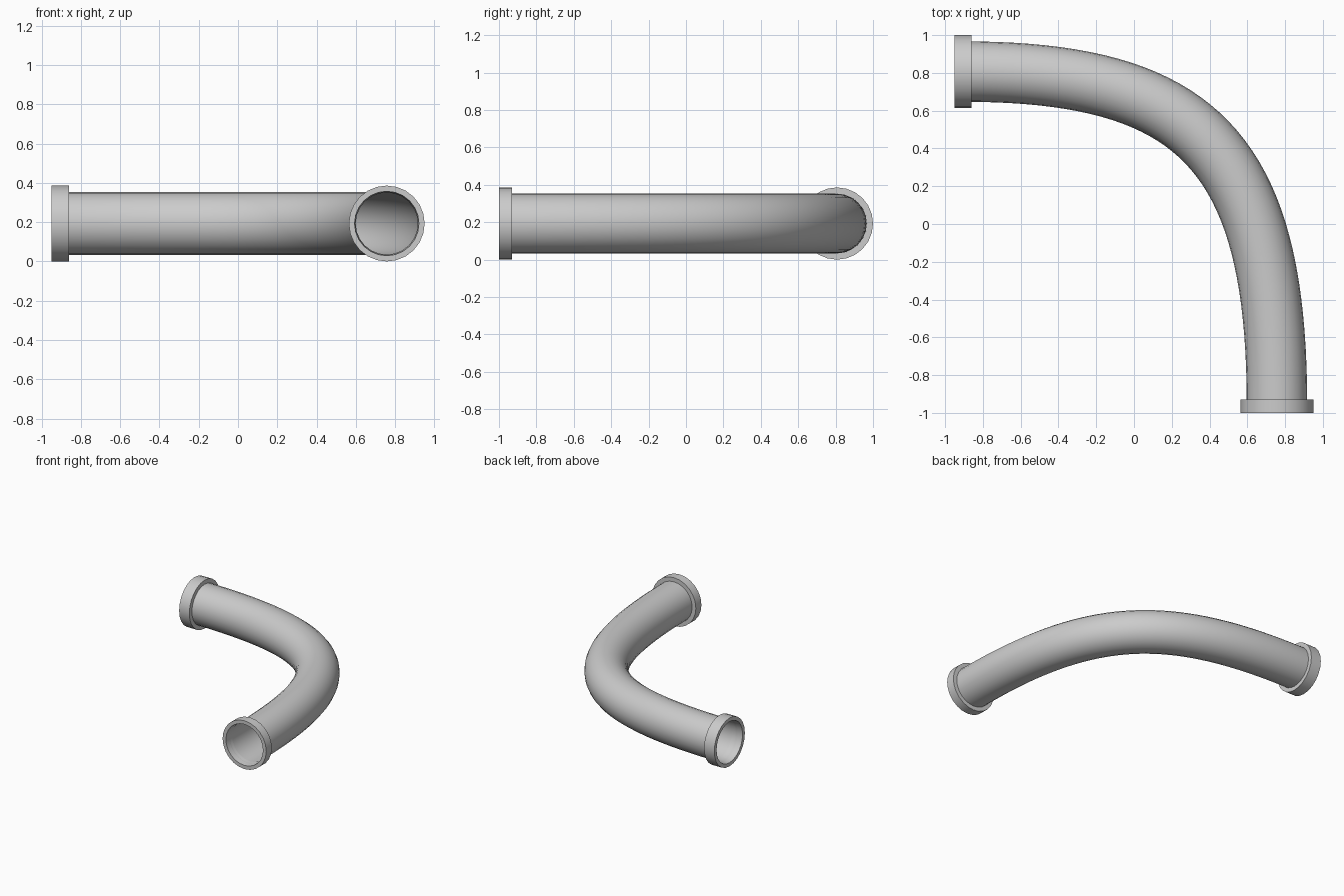
import bpy, bmesh
from math import cos, sin, pi
from mathutils import Vector

if "Cube" in bpy.data.objects:
    bpy.data.objects.remove(bpy.data.objects["Cube"])

SIDES = 24
ZC = 0.193            # height of the pipe axis
R_PIPE, R_COLLAR, R_BORE = 0.16, 0.193, 0.164


# Bent open pipe: one Bezier with a round bevel
def make_pipe(start, h1, h2, end):
    cu = bpy.data.curves.new("bent_pipe", 'CURVE')
    cu.dimensions = '3D'
    cu.resolution_u = 40
    cu.bevel_depth = R_PIPE
    cu.bevel_resolution = SIDES // 2 - 2
    cu.use_fill_caps = False
    sp = cu.splines.new('BEZIER')
    sp.bezier_points.add(1)
    a, b = sp.bezier_points
    for p, co, left, right in ((a, start, 2 * Vector(start) - Vector(h1), h1),
                               (b, end, h2, 2 * Vector(end) - Vector(h2))):
        p.handle_left_type = p.handle_right_type = 'FREE'
        p.co, p.handle_left, p.handle_right = co, left, right
    ob = bpy.data.objects.new("bent_pipe", cu)
    bpy.context.collection.objects.link(ob)


# End collar: rectangular ring section swept around the pipe axis
def make_collar(name, centre, direction, length):
    d = Vector(direction)
    up = Vector((0, 0, 1))
    side = up.cross(d)
    bm = bmesh.new()
    profile = [(R_BORE, 0), (R_COLLAR, 0), (R_COLLAR, length), (R_PIPE - 0.002, length)]
    rings = []
    for i in range(SIDES):
        t = 2 * pi * i / SIDES
        radial = up * cos(t) + side * sin(t)
        rings.append([bm.verts.new(Vector(centre) + radial * r + d * h) for r, h in profile])
    for i in range(SIDES):
        r0, r1 = rings[i], rings[(i + 1) % SIDES]
        for j in range(4):
            k = (j + 1) % 4
            bm.faces.new((r0[j], r1[j], r1[k], r0[k]))
    bmesh.ops.recalc_face_normals(bm, faces=bm.faces)
    me = bpy.data.meshes.new(name)
    bm.to_mesh(me)
    bm.free()
    ob = bpy.data.objects.new(name, me)
    bpy.context.collection.objects.link(ob)
    bpy.ops.object.select_all(action='DESELECT')
    ob.select_set(True)
    bpy.context.view_layer.objects.active = ob
    bpy.ops.object.shade_smooth_by_angle()


make_pipe((-0.91, 0.807, ZC), (0.32, 0.807, ZC), (0.757, 0.40, ZC), (0.757, -0.96, ZC))
make_collar("left_collar", (-0.95, 0.807, ZC), (1, 0, 0), 0.09)
make_collar("front_collar", (0.757, -1.0, ZC), (0, 1, 0), 0.07)
